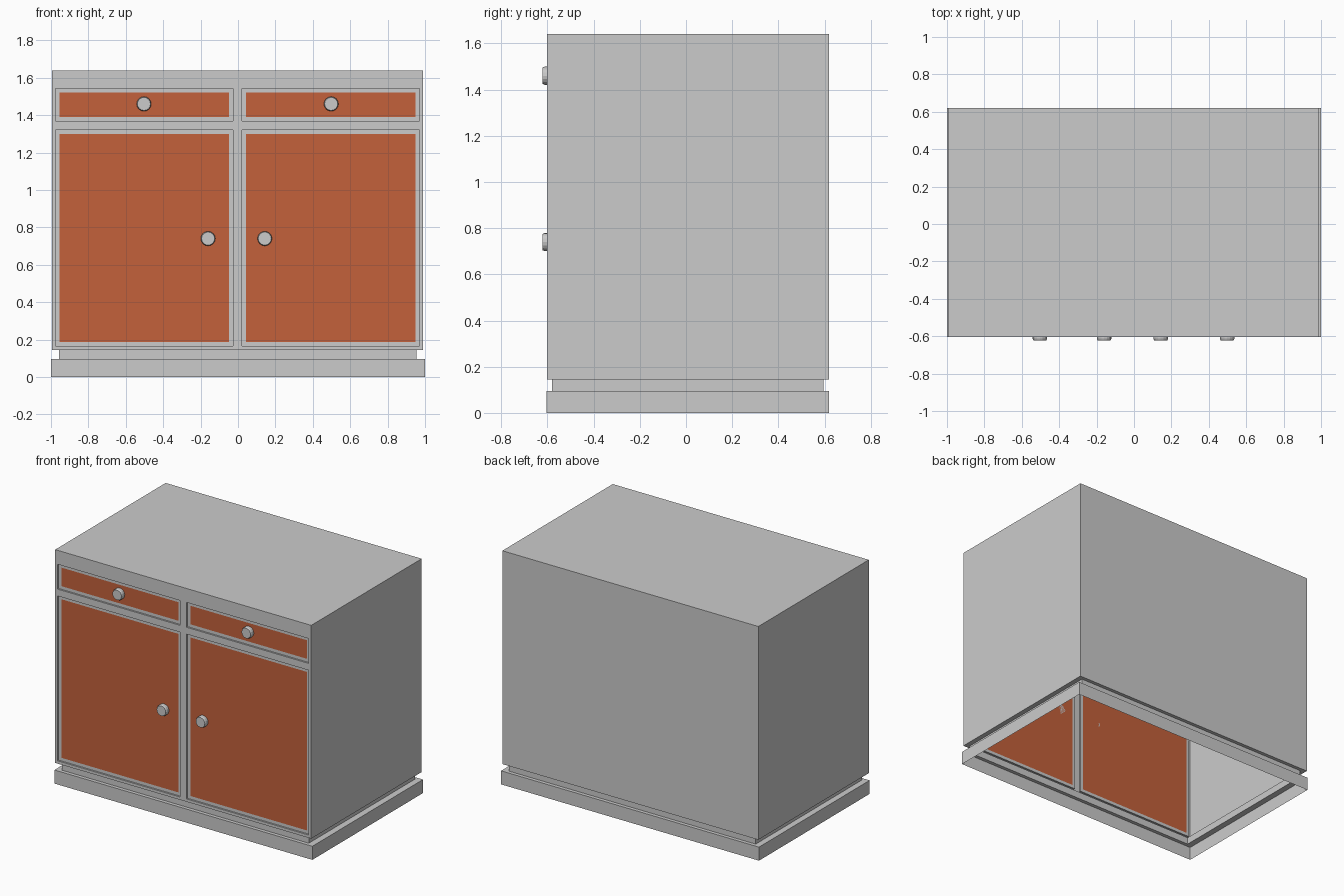
import bpy, bmesh, math
from mathutils import Matrix

if "Cube" in bpy.data.objects:
    bpy.data.objects.remove(bpy.data.objects["Cube"])

FRONT, BACK = -0.603, 0.62
RECESS = 0.012
orange = bpy.data.materials.new("orange_paint")
orange.diffuse_color = (0.55, 0.12, 0.044, 1)
orange.use_nodes = True
orange.node_tree.nodes["Principled BSDF"].inputs["Base Color"].default_value = orange.diffuse_color


def flat_loop(bm, x0, x1, y0, y1, z):
    return [bm.verts.new(p) for p in ((x0, y0, z), (x1, y0, z), (x1, y1, z), (x0, y1, z))]


def front_loop(bm, x0, x1, z0, z1, y):
    return [bm.verts.new(p) for p in ((x0, y, z0), (x1, y, z0), (x1, y, z1), (x0, y, z1))]


def bridge(bm, a, b, sides=range(4)):
    for i in sides:
        j = (i + 1) % 4
        bm.faces.new((a[i], a[j], b[j], b[i]))


def finish(bm, name, materials=()):
    bmesh.ops.remove_doubles(bm, verts=bm.verts, dist=1e-5)
    bmesh.ops.recalc_face_normals(bm, faces=bm.faces)
    mesh = bpy.data.meshes.new(name)
    bm.to_mesh(mesh)
    bm.free()
    for m in materials:
        mesh.materials.append(m)
    obj = bpy.data.objects.new(name, mesh)
    bpy.context.collection.objects.link(obj)
    return obj


# Cabinet shell: thin sheet, open underneath
bm = bmesh.new()
X0, X1, Z0, Z1 = -0.995, 0.99, 0.145, 1.64
low = flat_loop(bm, X0, X1, FRONT, BACK, Z0)
top = flat_loop(bm, X0, X1, FRONT, BACK, Z1)
bm.faces.new(top)
bridge(bm, low, top, (1, 2, 3))

# Front frame as a grid, with recessed coloured door and drawer panels
xs = [X0, -0.977, -0.026, 0.022, 0.97, X1]
zs = [Z0, 0.165, 1.32, 1.368, 1.542, Z1]
EDGE = 0.022
for i in range(5):
    for k in range(5):
        x0, x1, z0, z1 = xs[i], xs[i + 1], zs[k], zs[k + 1]
        rim = front_loop(bm, x0, x1, z0, z1, FRONT)
        if i in (1, 3) and k in (1, 3):
            y = FRONT + RECESS
            floor = front_loop(bm, x0, x1, z0, z1, y)
            panel = front_loop(bm, x0 + EDGE, x1 - EDGE, z0 + EDGE, z1 - EDGE, y)
            bridge(bm, rim, floor)
            bridge(bm, floor, panel)
            bm.faces.new(panel).material_index = 1
        else:
            bm.faces.new(rim)

# Narrow neck and plinth skirt continue the sheet downwards
previous = low
for rect in ((-0.957, 0.955, -0.58, 0.595, 0.145),
             (-0.957, 0.955, -0.58, 0.595, 0.095),
             (-1.0, 1.0, -0.605, 0.62, 0.095),
             (-1.0, 1.0, -0.605, 0.62, 0.0)):
    ring = flat_loop(bm, *rect)
    bridge(bm, previous, ring)
    previous = ring
finish(bm, "cabinet_body", (None, orange))

# Round knobs with a chamfered front edge
for name, x, z in (("left_drawer_knob", -0.503, 1.46), ("right_drawer_knob", 0.498, 1.46),
                   ("left_door_knob", -0.16, 0.74), ("right_door_knob", 0.143, 0.74)):
    bm = bmesh.new()
    y_back, y_mid, y_front = FRONT + RECESS, -0.613, -0.622
    for r1, r2, ya, yb, cap in ((0.039, 0.039, y_back, y_mid, False),
                                (0.039, 0.035, y_mid, y_front, False)):
        place = Matrix.Translation((x, (ya + yb) / 2, z)) @ Matrix.Rotation(math.pi / 2, 4, 'X')
        bmesh.ops.create_cone(bm, cap_ends=cap, segments=16, radius1=r1, radius2=r2,
                              depth=ya - yb, matrix=place)
    bmesh.ops.remove_doubles(bm, verts=bm.verts, dist=1e-5)
    bmesh.ops.holes_fill(bm, edges=[e for e in bm.edges if e.is_boundary], sides=0)
    finish(bm, name)
